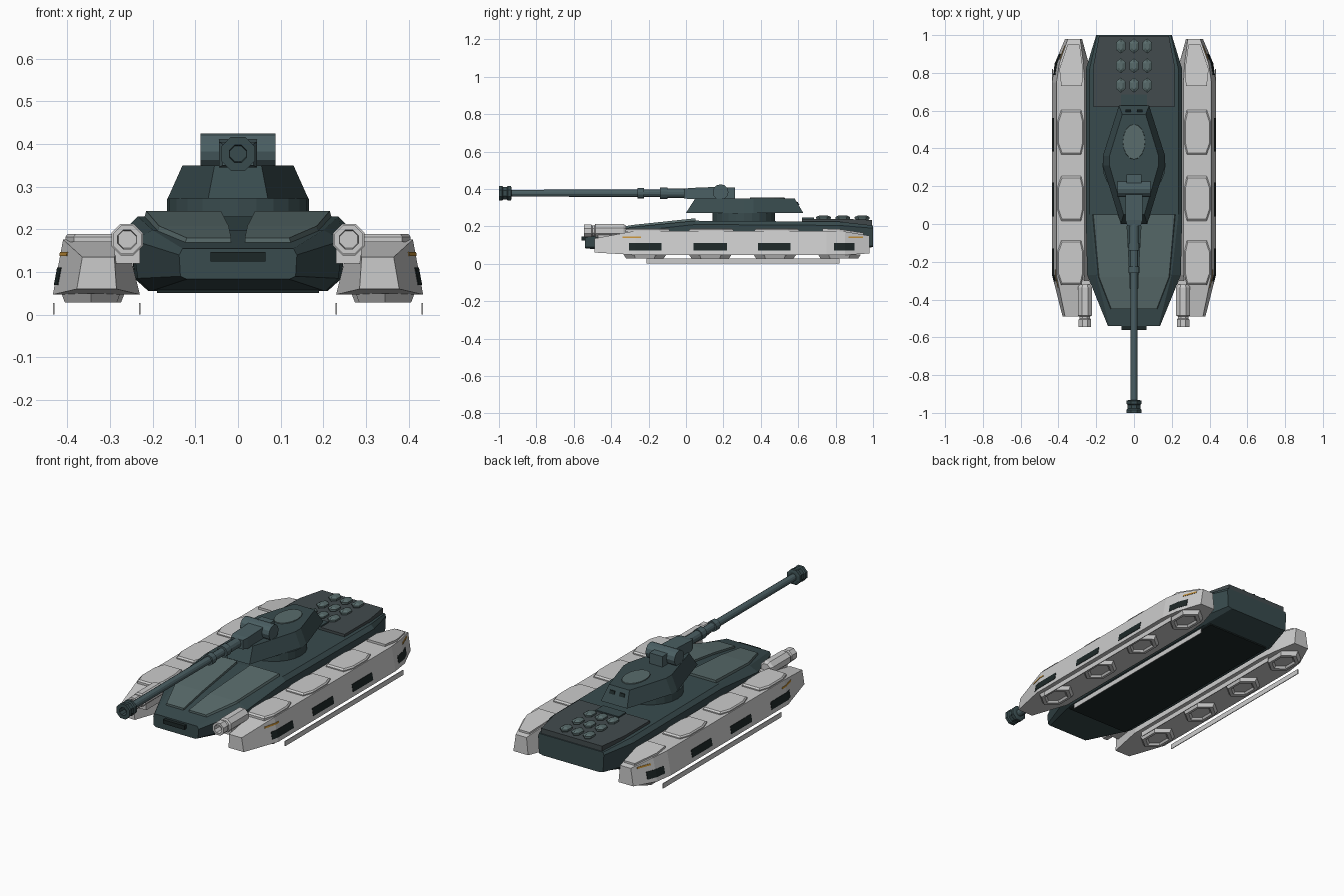
import bpy, bmesh
from math import sin, cos, pi

if "Cube" in bpy.data.objects:
    bpy.data.objects.remove(bpy.data.objects["Cube"])


def mat(name, r, g, b):
    m = bpy.data.materials.new(name)
    m.diffuse_color = (r, g, b, 1)
    m.use_nodes = True
    m.node_tree.nodes["Principled BSDF"].inputs["Base Color"].default_value = m.diffuse_color
    return m


HULL = mat("dark_teal", 0.04, 0.07, 0.075)
PLATE = mat("light_teal", 0.10, 0.15, 0.15)
GUN = mat("gun_teal", 0.07, 0.115, 0.125)
DECK = mat("deck_grey", 0.055, 0.07, 0.075)
DARK = mat("near_black", 0.012, 0.02, 0.02)
AMBER = mat("amber", 0.55, 0.28, 0.04)


def loft(name, rings, material=None):
    """Skin a list of equal-length closed rings and cap both ends."""
    bm = bmesh.new()
    vs = [[bm.verts.new(p) for p in r] for r in rings]
    n = len(vs[0])
    for a, b in zip(vs, vs[1:]):
        for i in range(n):
            j = (i + 1) % n
            bm.faces.new((a[i], a[j], b[j], b[i]))
    bm.faces.new(vs[0])
    bm.faces.new(vs[-1])
    bmesh.ops.recalc_face_normals(bm, faces=bm.faces)
    me = bpy.data.meshes.new(name)
    bm.to_mesh(me)
    bm.free()
    ob = bpy.data.objects.new(name, me)
    bpy.context.collection.objects.link(ob)
    if material:
        me.materials.append(material)
    return ob


def box(name, x0, x1, y0, y1, z0, z1, material=None):
    return loft(name, [[(x0, y0, z), (x1, y0, z), (x1, y1, z), (x0, y1, z)] for z in (z0, z1)], material)


def stack(name, cx, cy, levels, n, material=None, phase=0.0):
    """Vertical n-gon stack from (z, rx, ry) levels."""
    ang = [2 * pi * i / n + phase for i in range(n)]
    return loft(name, [[(cx + rx * cos(a), cy + ry * sin(a), z) for a in ang] for z, rx, ry in levels], material)


def tube(name, cx, cz, levels, n, material=None):
    """Lathe along y from (y, radius) levels."""
    ang = [2 * pi * (i + 0.5) / n for i in range(n)]
    return loft(name, [[(cx + r * cos(a), y, cz + r * sin(a)) for a in ang] for y, r in levels], material)


def mirror_ring(half):
    return half + [(-x, y, z) for x, y, z in reversed(half)]


# Hull: y station, then half section (x, z) from top to belly
hull = [
    (1.00, [(.195, .205), (.20, .19), (.195, .095), (.17, .09)]),
    (.82, [(.235, .225), (.255, .205), (.243, .085), (.21, .055)]),
    (.05, [(.235, .230), (.255, .210), (.243, .085), (.21, .055)]),
    (-.27, [(.20, .198), (.248, .175), (.235, .085), (.205, .055)]),
    (-.54, [(.13, .155), (.138, .14), (.135, .09), (.12, .083)]),
]
loft("hull", [mirror_ring([(x, y, z) for x, z in h]) for y, h in hull], HULL)
box("belly_plate", -.19, .19, -.30, .85, .051, .058, DARK)
box("nose_vent", -.065, .065, -.56, -.53, .125, .147, DARK)

# Rear deck with launcher domes
deck = [(.215, .62), (.215, .84), (.185, .995)]
loft("launcher_deck", [mirror_ring([(x, y, z - (.006 if y > .9 else 0)) for x, y in deck])
                       for z in (.205, .240)], DECK)
box("deck_step", -.07, .07, .62, .685, .22, .247, HULL)
for x in (-.07, 0, .07):
    for y in (.735, .838, .942):
        stack("launcher_dome", x, y, [(.23, .02, .03), (.243, .028, .04), (.250, .028, .04),
                                      (.258, .012, .022)], 6, PLATE, pi / 6)

# Pod stations: y, inner top, outer top, z top, inner bottom, outer bottom, z bottom
pod = [
    (-.49, .29, .365, .135, .285, .378, .06),
    (-.27, .262, .41, .176, .230, .434, .047),
    (.75, .262, .41, .176, .230, .434, .047),
    (.85, .268, .395, .172, .240, .420, .047),
    (.98, .285, .35, .150, .275, .365, .055),
]


def side_x(y, z):
    """Outer face of the pod at (y, z)."""
    for a, b in zip(pod, pod[1:]):
        if y <= b[0]:
            t = (y - a[0]) / (b[0] - a[0])
            _, _, xt, zt, _, xb, zb = [p + (q - p) * t for p, q in zip(a, b)]
            return xb + (xt - xb) * (z - zb) / (zt - zb)


def side_panel(name, s, y0, y1, z0, z1, material):
    ys = [y0] + [p[0] for p in pod if y0 < p[0] < y1] + [y1]
    loft(name, [[(s * (side_x(y, z) + d), y, z) for z, d in
                 ((z0, -.006), (z0, .002), (z1, .002), (z1, -.006))] for y in ys], material)


for s in (1, -1):
    # Side pods with armour scales, hover pads and skids
    loft("side_pod", [[(s * it, y, zt), (s * ot, y, zt), (s * ob, y, zb), (s * ib, y, zb)]
                      for y, it, ot, zt, ib, ob, zb in pod])
    for y in (-.205, .135, .485):
        scale = [(.28, -.118), (.385, -.118), (.405, -.06), (.405, .06),
                 (.385, .118), (.28, .118), (.267, .06), (.267, -.06)]
        loft("pod_scale", [[(s * (.336 + (x - .336) * k), y + dy * k, z) for x, dy in scale]
                           for z, k in ((.170, 1), (.182, 1), (.189, .92))])
    rear = [(.275, .73), (.385, .73), (.395, .82), (.352, .95), (.288, .95), (.27, .82)]
    loft("rear_pod_scale", [[(s * x, y, .178 + h - max(0, y - .8) * .15) for x, y in rear]
                            for h in (-.01, .010)])
    for y in (-.22, .13, .475, .82):
        stack("hover_pad", s * (.345 if y < .8 else .335), y,
              [(.05, .08, .115), (.028, .07, .10), (.028, .054, .077), (.038, .045, .065)],
              6, None, pi / 6)
    for x in (.23, .432):
        box("skid_rail", s * x - .002, s * x + .002, -.21, .82, 0, .027)
    for y0, y1 in ((-.305, -.13), (.04, .22), (.385, .56), (.79, .90)):
        side_panel("pod_window", s, y0, y1, .07, .11, DARK)
    for y0, y1 in ((-.34, -.24), (.87, .945)):
        side_panel("marker_light", s, y0, y1, .138, .147, AMBER)

    # Glacis plates either side of a centre trough
    plate = [(.05, .04, .215, .243), (-.28, .022, .185, .208), (-.45, .016, .12, .180)]
    loft("glacis_plate", [[(s * a, y, z), (s * b, y, z), (s * (b + .008), y, z - .025), (s * a, y, z - .025)]
                          for y, a, b, z in plate], PLATE)

    # Side guns
    tube("side_gun", s * .26, .176, [(-.32, .03), (-.335, .040), (-.485, .040), (-.49, .030), (-.50, .030),
                                     (-.505, .036), (-.545, .036), (-.545, .024), (-.50, .022)], 8)
    box("side_gun_mount", s * .26 - .03, s * .26 + .03, -.47, -.30, .12, .17)

# Turret
stack("turret_ring", 0, .31, [(.222, .167, .167), (.272, .167, .167)], 24, HULL)
low = [(.07, 0), (.165, .31), (.165, .36), (.08, .627)]
top = [(.055, .05), (.13, .31), (.13, .36), (.062, .58)]
loft("turret", [mirror_ring([(x, y, z) for x, y in p]) for p, z in ((low, .272), (top, .35))], HULL)
stack("turret_hatch", 0, .435, [(.345, .06, .095), (.354, .058, .092)], 16, PLATE)
for x in (-.03, .03):
    loft("rear_slit", [[(x + dx, .589 + e + (.342 - z) * .6, z) for dx in (-.015, .015)] +
                       [(x + dx, .578 + (.342 - z) * .6, z) for dx in (.015, -.015)]
                       for z, e in ((.315, .001), (.330, .001))], DARK)

# Gun mantlet: cross drum, front block, rear box
loft("mantlet_drum", [[(x, .185 + .042 * cos(2 * pi * i / 12), .383 + .042 * sin(2 * pi * i / 12))
                       for i in range(12)] for x in (-.088, .088)], GUN)
loft("mantlet_block", [[(-w, y, z0), (w, y, z0), (w, y, z1), (-w, y, z1)] for y, w, z0, z1 in
                       ((-.01, .036, .350, .400), (.02, .045, .345, .405), (.19, .045, .345, .412))], GUN)
box("breech_box", -.04, .04, .19, .262, .345, .408, GUN)

# Main barrel with bands and muzzle brake
tube("main_barrel", 0, .377, [(0, .026), (-.10, .026), (-.10, .031), (-.14, .031), (-.14, .021),
                              (-.225, .021), (-.225, .029), (-.26, .029), (-.26, .020), (-.95, .019)], 12, GUN)
tube("muzzle_brake", 0, .377, [(-.932, .030), (-.936, .043), (-.952, .043), (-.958, .037), (-.978, .037),
                               (-.984, .043), (-1.0, .043), (-1.0, .022), (-.96, .020)], 8, HULL)
